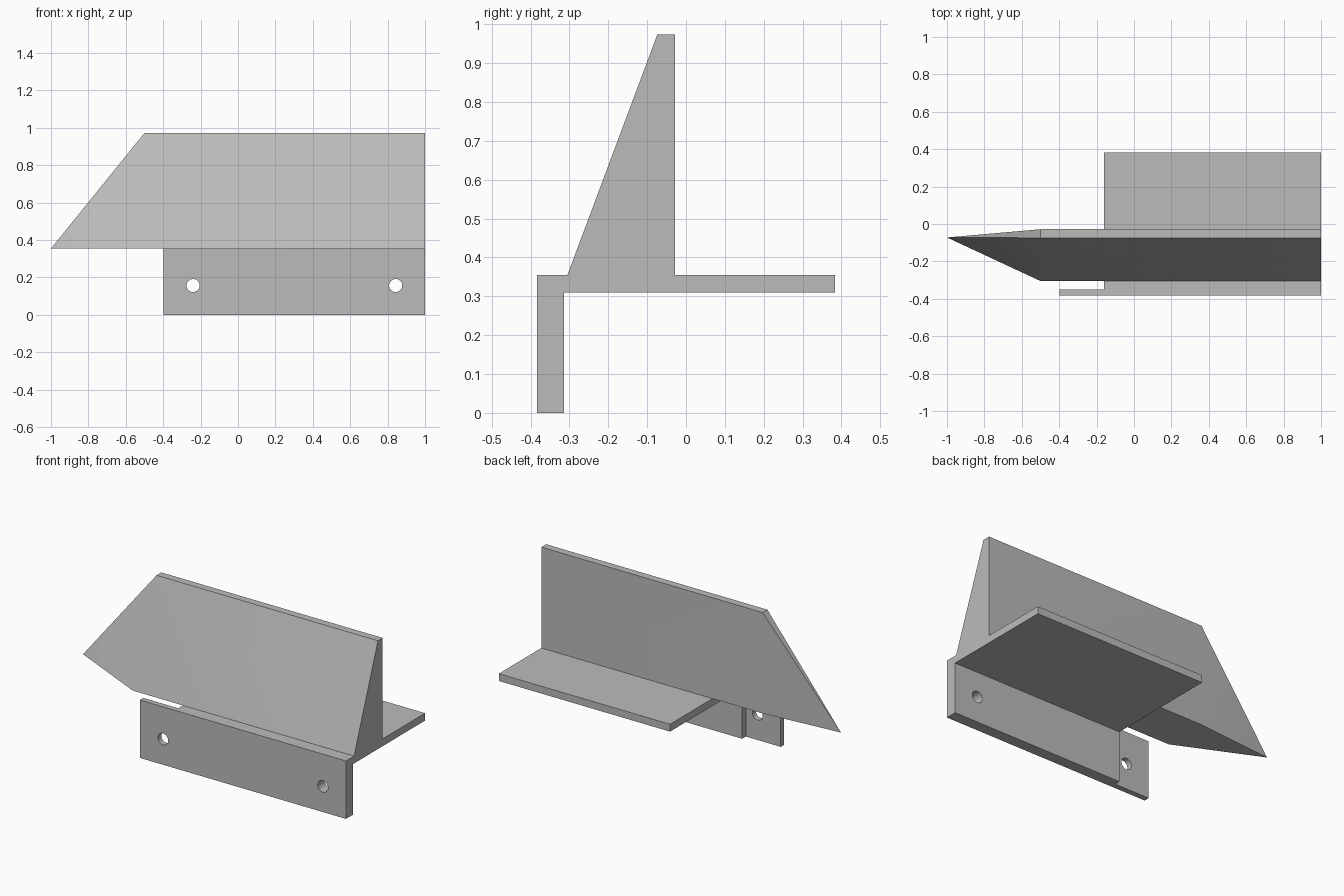
import bpy
import bmesh
import math
from mathutils import Vector

cube = bpy.data.objects.get("Cube")
if cube:
    bpy.data.objects.remove(cube, do_unlink=True)

grey = bpy.data.materials.new("plain grey")
grey.use_nodes = True
colour = (0.5, 0.5, 0.5, 1)
grey.diffuse_color = colour
for node in grey.node_tree.nodes:
    if node.type == 'BSDF_PRINCIPLED':
        node.inputs["Base Color"].default_value = colour

END = 1.0        # flush end shared by all parts
PLATE_TOP = 0.355


def finish(name, bm):
    bmesh.ops.recalc_face_normals(bm, faces=bm.faces)
    mesh = bpy.data.meshes.new(name)
    bm.to_mesh(mesh)
    bm.free()
    mesh.materials.append(grey)
    obj = bpy.data.objects.new(name, mesh)
    bpy.context.collection.objects.link(obj)
    return obj


def prism(name, outline, direction):
    """Extrude a closed outline of 3D points along a direction."""
    bm = bmesh.new()
    face = bm.faces.new([bm.verts.new(p) for p in outline])
    new = bmesh.ops.extrude_face_region(bm, geom=[face])["geom"]
    verts = [v for v in new if isinstance(v, bmesh.types.BMVert)]
    bmesh.ops.translate(bm, verts=verts, vec=Vector(direction))
    return finish(name, bm)


def activate(obj):
    bpy.ops.object.select_all(action='DESELECT')
    obj.select_set(True)
    bpy.context.view_layer.objects.active = obj


def combine(target, tool, operation):
    mod = target.modifiers.new(operation.lower(), 'BOOLEAN')
    mod.object = tool
    mod.operation = operation
    mod.solver = 'EXACT'
    activate(target)
    bpy.ops.object.modifier_apply(modifier=mod.name)
    bpy.data.objects.remove(tool, do_unlink=True)


# Front flange with a thinner tab at its right end
front, back, step = -0.383, -0.314, -0.35
plan = [(-0.397, front), (END, front), (END, back),
        (-0.16, back), (-0.16, step), (-0.397, step)]
bracket = prism("mounting_bracket", [(x, y, 0) for x, y in plan], (0, 0, PLATE_TOP))

# Horizontal shelf joined to the flange
shelf_plan = [(-0.16, step), (END, step), (END, 0.383), (-0.16, 0.383)]
shelf = prism("shelf", [(x, y, 0.31) for x, y in shelf_plan], (0, 0, PLATE_TOP - 0.31))
combine(bracket, shelf, 'UNION')

# Screw holes through the flange
for x in (-0.24, 0.843):
    bpy.ops.mesh.primitive_cylinder_add(vertices=32, radius=0.035, depth=0.3,
                                        location=(x, step, 0.157),
                                        rotation=(math.pi / 2, 0, 0))
    drill = bpy.context.object
    drill.hide_render = True
    drill.data.materials.append(grey)
    combine(bracket, drill, 'DIFFERENCE')

# Tapered upright blade, its end drawn out to a low point
section = [(-0.305, PLATE_TOP), (-0.028, PLATE_TOP), (-0.028, 0.973), (-0.074, 0.973)]
bm = bmesh.new()
near = [bm.verts.new((-0.5, y, z)) for y, z in section]
far = [bm.verts.new((END, y, z)) for y, z in section]
tip = bm.verts.new((-1, -0.072, PLATE_TOP))
bm.faces.new(far)
for i in range(4):
    j = (i + 1) % 4
    bm.faces.new((near[i], near[j], far[j], far[i]))
    bm.faces.new((near[j], near[i], tip))
blade = finish("blade", bm)

for obj in (bracket, blade):
    activate(obj)
    bpy.ops.object.shade_smooth_by_angle(angle=math.radians(30))
